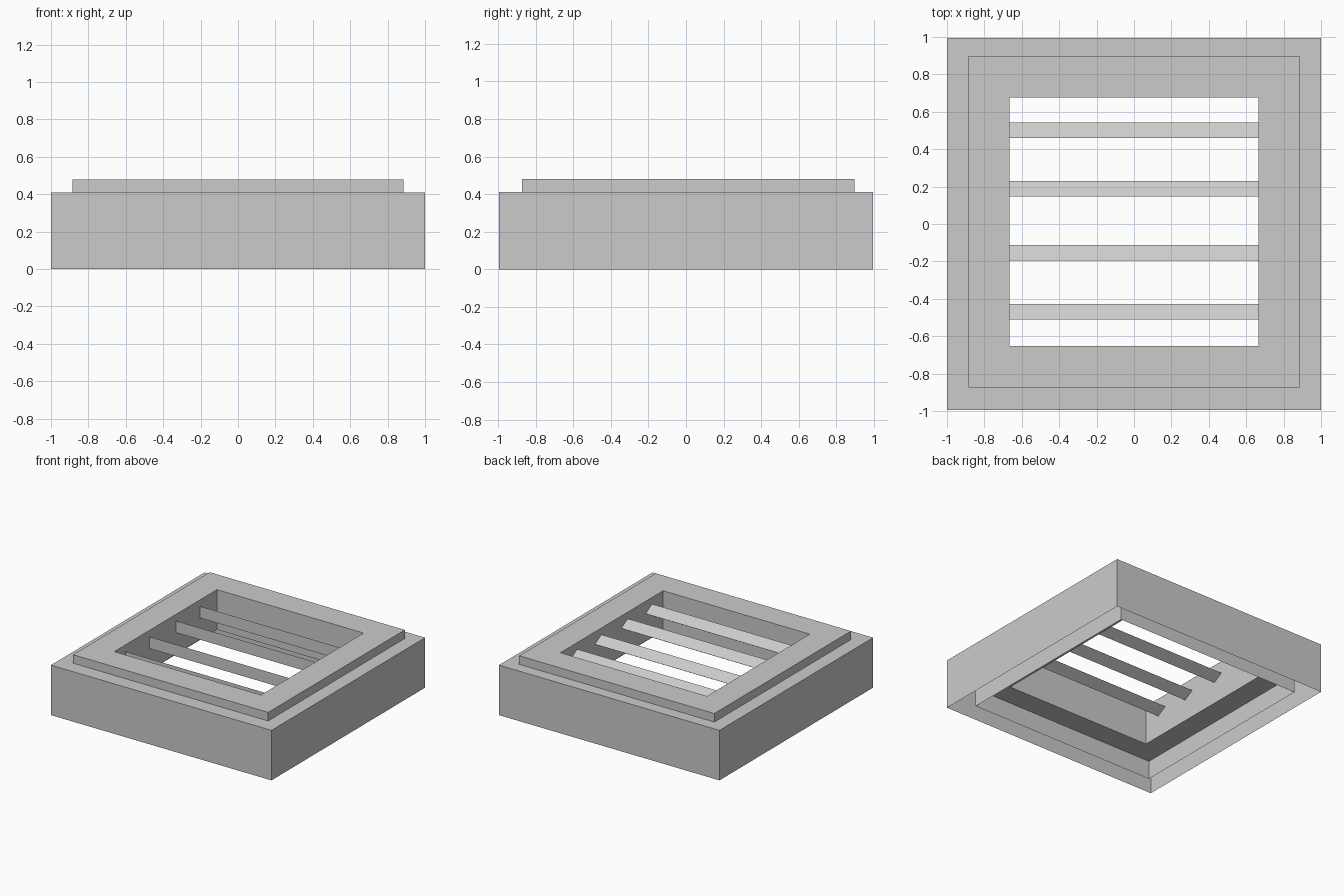
import bpy
import bmesh

cube = bpy.data.objects.get("Cube")
if cube:
    bpy.data.objects.remove(cube, do_unlink=True)

grey = bpy.data.materials.new("plain_grey")
GREY = (0.6, 0.6, 0.6, 1)
grey.use_nodes = True
grey.diffuse_color = GREY
grey.node_tree.nodes["Principled BSDF"].inputs["Base Color"].default_value = GREY


def loft(name, rings, closed_rings=True, caps=False):
    """Join successive rings of points with quads."""
    bm = bmesh.new()
    loops = [[bm.verts.new(p) for p in ring] for ring in rings]
    for low, high in zip(loops, loops[1:]):
        n = len(low)
        for i in range(n):
            j = (i + 1) % n
            bm.faces.new((low[i], low[j], high[j], high[i]))
    if caps:
        bm.faces.new(loops[0])
        bm.faces.new(loops[-1])
        bmesh.ops.recalc_face_normals(bm, faces=bm.faces[:])
    mesh = bpy.data.meshes.new(name)
    bm.to_mesh(mesh)
    bm.free()
    mesh.materials.append(grey)
    obj = bpy.data.objects.new(name, mesh)
    bpy.context.collection.objects.link(obj)
    return obj


def rectangle(hx, hy, cy, z):
    return [(sx * hx, cy + sy * hy, z)
            for sx, sy in ((-1, -1), (1, -1), (1, 1), (-1, 1))]


# Thin folded shell: outer wall, ledge, raised frame, opening, lower recess
SHIFT = 0.012
profile = [
    (1.0, 0.995, 0, 0),
    (1.0, 0.995, 0, 0.41),
    (0.885, 0.885, SHIFT, 0.41),
    (0.885, 0.885, SHIFT, 0.48),
    (0.665, 0.665, SHIFT, 0.48),
    (0.665, 0.665, SHIFT, 0.152),
    (0.85, 0.85, SHIFT, 0.152),
    (0.85, 0.85, SHIFT, 0),
]
loft("vent_frame", [rectangle(*step) for step in profile])

# Triangular slats, flat side to the front
SIDE, DEPTH, MID_Z = 0.096, 0.083, 0.378
for number, front in enumerate((-0.51, -0.195, 0.147, 0.46), 1):
    section = [(front, MID_Z - SIDE / 2), (front + DEPTH, MID_Z),
               (front, MID_Z + SIDE / 2)]
    loft(f"slat_{number}",
         [[(x, y, z) for y, z in section] for x in (-0.665, 0.665)], caps=True)
